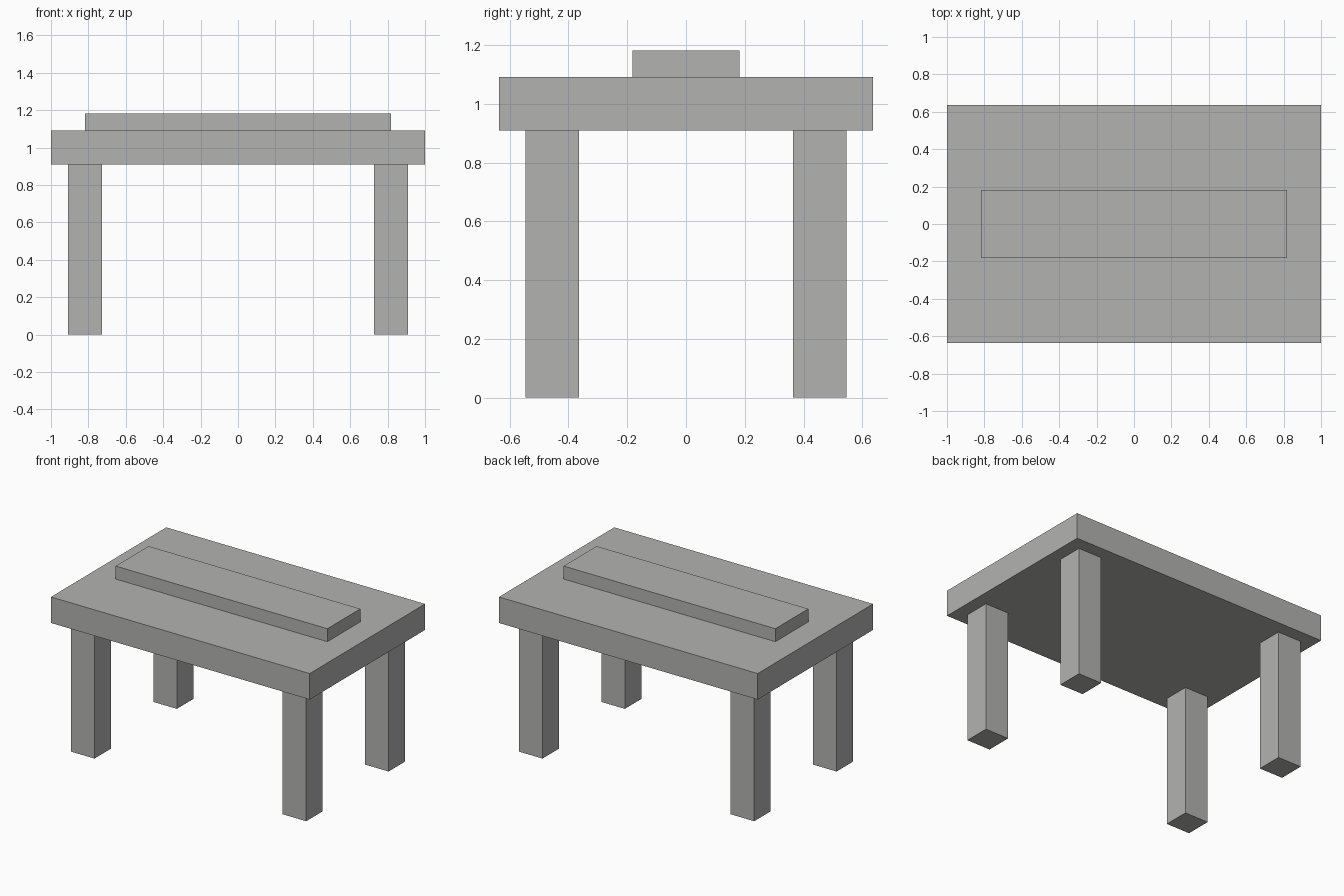
import bpy

if "Cube" in bpy.data.objects:
    bpy.data.objects.remove(bpy.data.objects["Cube"])

U = 1 / 11  # module: the top is 22 x 14 modules

grey = bpy.data.materials.new("plain_grey")
grey.diffuse_color = (0.45, 0.45, 0.44, 1)
grey.use_nodes = True
grey.node_tree.nodes["Principled BSDF"].inputs["Base Color"].default_value = grey.diffuse_color


def box(name, x, y, z):
    """Box spanning the (low, high) ranges given in modules."""
    spans = (x, y, z)
    bpy.ops.mesh.primitive_cube_add(size=1, location=[(a + b) / 2 * U for a, b in spans])
    ob = bpy.context.object
    ob.name = ob.data.name = name
    ob.scale = [(b - a) * U for a, b in spans]
    bpy.ops.object.transform_apply(location=False, rotation=False, scale=True)
    ob.data.materials.append(grey)
    return ob


# Table top and the raised slab lying along its middle
box("table_top", (-11, 11), (-7, 7), (10, 12))
box("raised_slab", (-9, 9), (-2, 2), (12, 13))

# Four square legs, set in from the edges
for side, sx in (("left", -1), ("right", 1)):
    for end, sy in (("front", -1), ("back", 1)):
        box(f"{end}_{side}_leg", (sx * 9 - 1, sx * 9 + 1), (sy * 5 - 1, sy * 5 + 1), (0, 10))
